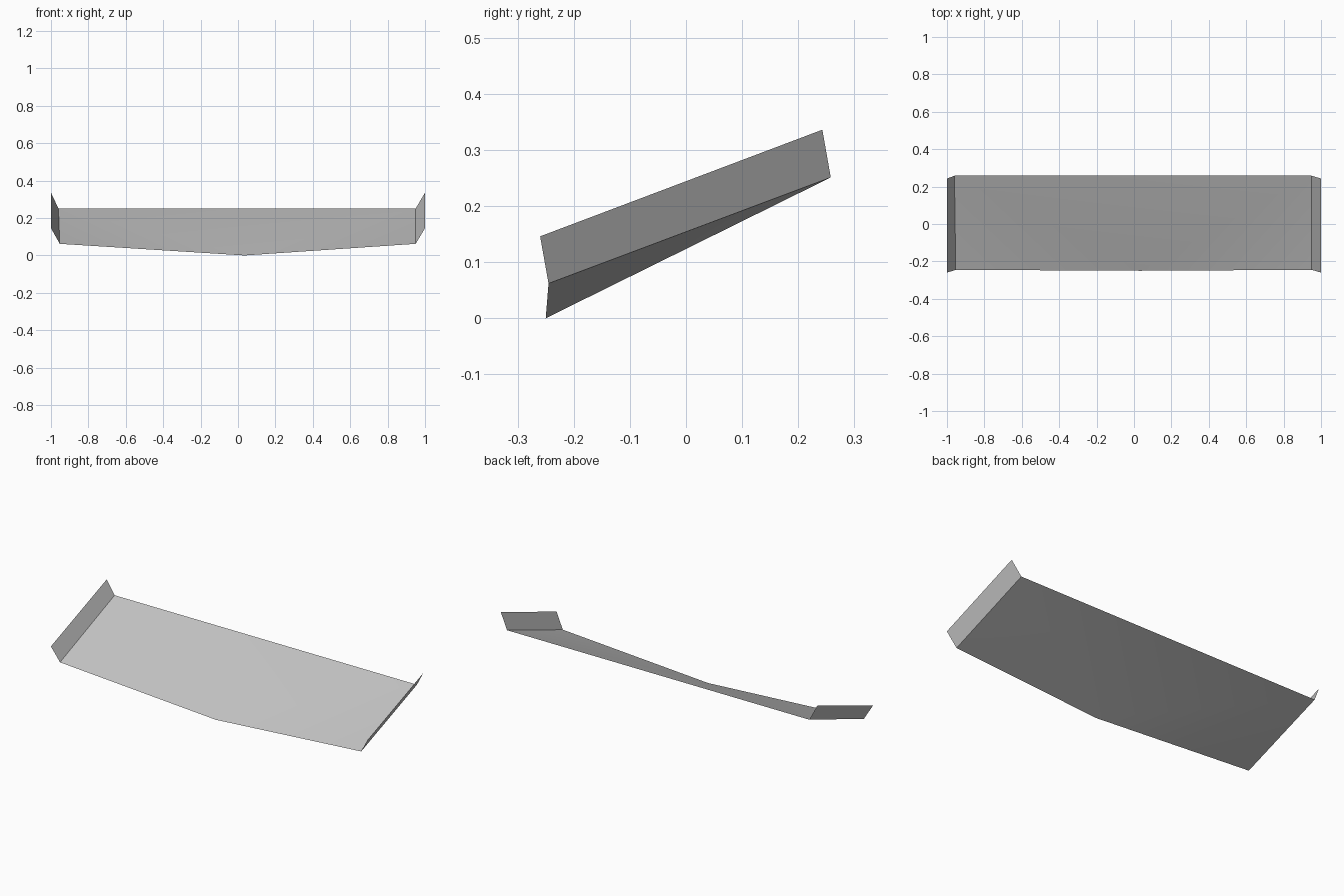
import bpy

cube = bpy.data.objects.get("Cube")
if cube:
    bpy.data.objects.remove(cube, do_unlink=True)

# Single grey finish
grey = bpy.data.materials.new("light_grey")
grey.use_nodes = True
colour = (0.55, 0.55, 0.55, 1.0)
grey.diffuse_color = colour
grey.node_tree.nodes["Principled BSDF"].inputs["Base Color"].default_value = colour


def sheet(name, points, faces):
    """Make a thin sheet from corner points."""
    mesh = bpy.data.meshes.new(name)
    mesh.from_pydata(points, [], faces)
    mesh.materials.append(grey)
    obj = bpy.data.objects.new(name, mesh)
    bpy.context.collection.objects.link(obj)
    bpy.ops.object.select_all(action="DESELECT")
    obj.select_set(True)
    bpy.context.view_layer.objects.active = obj
    bpy.ops.object.shade_smooth_by_angle()
    return obj


# Shared corners of the blade
front_right, front_left = (-0.953, -0.245, 0.062), (0.95, -0.245, 0.062)
back_right, back_left = (-0.96, 0.258, 0.251), (0.95, 0.258, 0.251)
front_tip = (0.035, -0.25, 0.0)

# Sloping blade, with its front edge dipping to a shallow point
sheet("blade",
      [front_right, front_tip, front_left, back_left, back_right],
      [(0, 1, 4), (1, 3, 4), (1, 2, 3)])

# Flared end plates
for name, side, front, back in (("right_end_plate", -1, front_right, back_right),
                                ("left_end_plate", 1, front_left, back_left)):
    top_front = (side, -0.26, 0.146)
    top_back = (side, 0.243, 0.336)
    order = (0, 1, 2, 3) if side < 0 else (3, 2, 1, 0)
    sheet(name, [front, back, top_back, top_front], [order])
